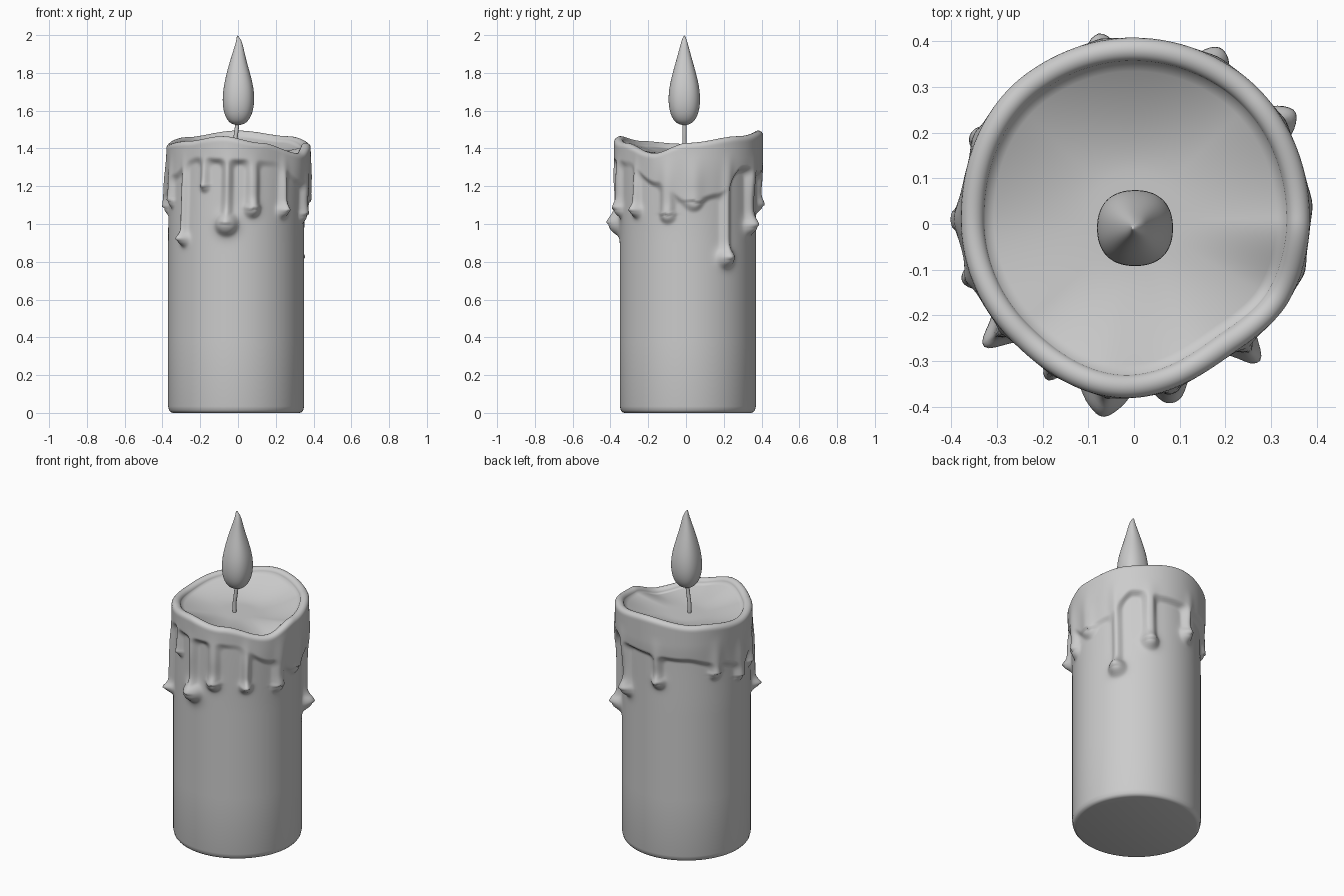
import bpy, bmesh
from math import sin, cos, pi, radians, degrees, exp, hypot

if "Cube" in bpy.data.objects:
    bpy.data.objects.remove(bpy.data.objects["Cube"])

CX, CY, R = -0.01, 0.01, 0.36   # candle axis and plain radius
SEG = 288


def smooth(t):
    t = max(0.0, min(1.0, t))
    return t * t * (3 - 2 * t)


def around(keys, deg):
    """Smooth periodic interpolation of (angle, value) keys."""
    ks = keys + [(keys[0][0] + 360, keys[0][1])]
    deg = (deg - ks[0][0]) % 360 + ks[0][0]
    for (a, va), (b, vb) in zip(ks, ks[1:]):
        if a <= deg <= b:
            return va + (vb - va) * smooth((deg - a) / (b - a))


def build(name, rings, start, end, subsurf=0):
    """Skin closed rings of points and cap both ends with a fan."""
    bm = bmesh.new()
    loops = [[bm.verts.new(p) for p in ring] for ring in rings]
    n = len(rings[0])
    for lo, hi in zip(loops, loops[1:]):
        for i in range(n):
            j = (i + 1) % n
            bm.faces.new((lo[i], lo[j], hi[j], hi[i]))
    a, b = bm.verts.new(start), bm.verts.new(end)
    for i in range(n):
        j = (i + 1) % n
        bm.faces.new((a, loops[0][j], loops[0][i]))
        bm.faces.new((b, loops[-1][i], loops[-1][j]))
    me = bpy.data.meshes.new(name)
    bm.to_mesh(me)
    bm.free()
    ob = bpy.data.objects.new(name, me)
    bpy.context.collection.objects.link(ob)
    me.polygons.foreach_set("use_smooth", [True] * len(me.polygons))
    if subsurf:
        m = ob.modifiers.new("smooth", 'SUBSURF')
        m.levels = m.render_levels = subsurf
    return ob


# Uneven rim: height, outer radius, and where the wax coat ends
RIM = [(0, 1.43), (45, 1.465), (90, 1.495), (135, 1.46), (185, 1.425),
       (225, 1.44), (258, 1.465), (290, 1.43), (331, 1.375)]
OUT = [(0, .388), (55, .398), (90, .398), (125, .395), (180, .376),
       (225, .375), (265, .392), (306, .366), (334, .386)]
COAT = [(0, 1.10), (25, 1.14), (48, 1.28), (75, 1.26), (125, 1.24), (152, 1.2),
        (185, 1.14), (205, 1.24), (235, 1.33), (272, 1.32), (300, 1.31), (335, 1.2)]
# Drips: angle, lowest bulb centre z, stem half width, bulb radius, bulb push
DRIPS = [(221, 0.92, .022, .036, .032), (262, 1.00, .028, .062, .046),
         (283, 1.08, .036, .046, .022), (312, 1.07, .026, .036, .030),
         (343, 1.05, .040, .046, .008), (5, 1.12, .045, .05, .004),
         (33, 0.82, .028, .052, .042), (62, 0.99, .038, .050, .034),
         (100, 1.10, .030, .044, .022), (152, 1.15, .035, .04, .008),
         (180, 1.09, .04, .04, .004), (200, 1.12, .03, .035, .004),
         (242, 1.20, .025, .03, .006)]


def side_radius(deg, z):
    """Plain wall plus melted coat, drip stems and bulbs."""
    d = around(COAT, deg) - z
    bulge = 0
    for a, zc, w, br, push in DRIPS:
        u = radians((deg - a + 180) % 360 - 180) * 0.38
        if abs(u) > 0.25:
            continue
        dist = hypot(u, z - zc)
        stem = hypot(u, max(0, zc - z)) - w
        dd = min(stem, dist - br)
        h = max(0, 0.035 - abs(d - dd)) / 0.035     # smooth union
        d = min(d, dd) - h * h * 0.035 / 4
        bulge += push * exp(-(dist / br) ** 2 * 1.3)
        if z > zc:                                  # raised stem ridge
            bulge += 0.012 * exp(-(u / w) ** 2) * (1 - smooth((z - 1.2) / 0.2))
    coat = smooth((0.012 - d) / 0.04)
    thick = around(OUT, deg) - R
    low = 0.019
    t = low + (thick - low) * smooth((z - 1.1) / 0.25)
    return R + t * coat + bulge


def polar(r, deg, z):
    k = smooth((z - 0.9) / 0.4)                     # top sits slightly off the base
    a = radians(deg)
    return (CX * (1 - 0.7 * k) + r * cos(a), CY + r * sin(a), z)


# Candle body: foot, dripping wall, rounded rim, hollow top
angles = [360 * i / SEG for i in range(SEG)]
rings = [[polar(r, a, z) for a in angles] for r, z in
         [(.335, 0), (.347, .004), (.355, .014), (.36, .035), (.36, .38), (.36, .7)]]
N, LIP, FLOOR = 84, 0.026, 1.37
for k in range(1, N + 1):
    rings.append([])
    for a in angles:
        z = 0.7 + (around(RIM, a) - LIP - 0.7) * k / N
        rings[-1].append(polar(side_radius(a, z), a, z))
for k in range(1, 9):
    t = pi * k / 9
    rings.append([])
    for a in angles:
        top = around(RIM, a) - LIP
        r = side_radius(a, top) - LIP * (1 - cos(t))
        rings[-1].append(polar(r, a, top + LIP * sin(t)))
for k in range(0, 16):
    s = 1 - k / 16
    rings.append([])
    for a in angles:
        top = around(RIM, a) - LIP
        edge = side_radius(a, top) - 2 * LIP
        z = FLOOR + (top - FLOOR) * max(0, (s - 0.3) / 0.7) ** 1.7
        rings[-1].append(polar(edge * s, a, z))
build("candle_body", rings, (CX, CY, 0), (0, CY, FLOOR))

# Wick: thin bent tube
cu = bpy.data.curves.new("wick", 'CURVE')
cu.dimensions = '3D'
cu.bevel_depth, cu.bevel_resolution, cu.use_fill_caps = 0.011, 3, True
pts = [(-.018, -.008, 1.35), (-.018, -.008, 1.42), (-.01, -.008, 1.48), (0, -.008, 1.56)]
sp = cu.splines.new('BEZIER')
sp.bezier_points.add(len(pts) - 1)
for bp, p in zip(sp.bezier_points, pts):
    bp.co = p
    bp.handle_left_type = bp.handle_right_type = 'AUTO'
wick = bpy.data.objects.new("wick", cu)
bpy.context.collection.objects.link(wick)

# Flame: squarish teardrop with a curling tip (z, radius, x shift)
FLAME = [(1.527, .025, 0), (1.54, .051, 0), (1.58, .075, .001), (1.64, .086, .002),
         (1.71, .083, .003), (1.78, .068, .002), (1.85, .048, .001),
         (1.91, .031, .003), (1.955, .019, .006), (1.985, .009, .002)]
rings = []
for z, r, dx in FLAME:
    ring = []
    for i in range(16):
        c, s = cos(2 * pi * i / 16), sin(2 * pi * i / 16)
        q = r / (abs(c) ** 2.5 + abs(s) ** 2.5) ** 0.4
        ring.append((dx + q * c, -.009 + q * s, z))
    rings.append(ring)
build("flame", rings, (0, -.009, 1.522), (-.006, -.009, 2.002), 2)
